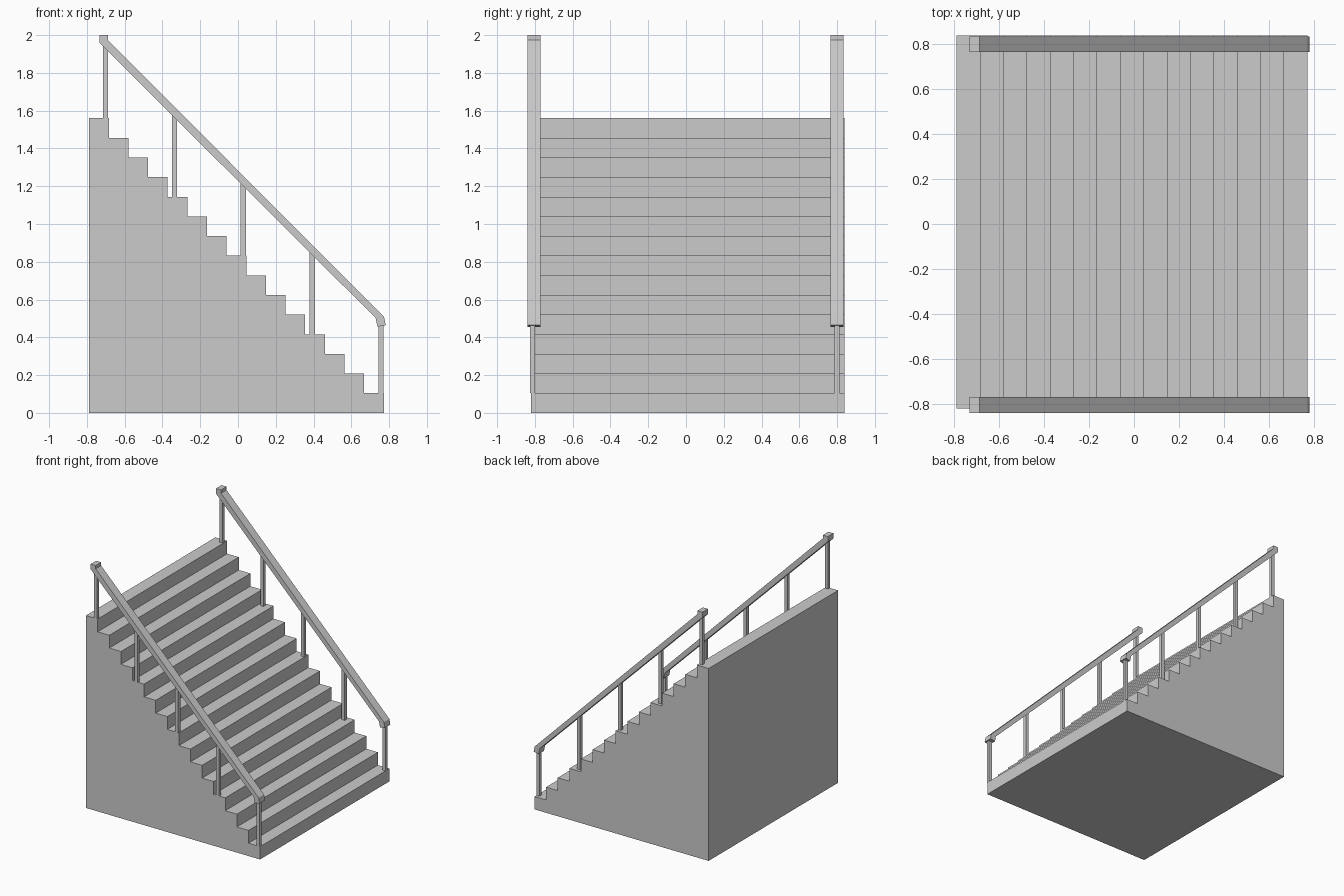
import bpy

if "Cube" in bpy.data.objects:
    bpy.data.objects.remove(bpy.data.objects["Cube"])


def extrude_profile(name, pts, y0, y1):
    """Extrude an (x, z) outline from y0 to y1."""
    n = len(pts)
    verts = [(x, y, z) for y in (y0, y1) for x, z in pts]
    faces = [tuple(range(n)), tuple(range(2 * n - 1, n - 1, -1))]
    faces += [(i, i + n, (i + 1) % n + n, (i + 1) % n) for i in range(n)]
    mesh = bpy.data.meshes.new(name)
    mesh.from_pydata(verts, [], faces)
    obj = bpy.data.objects.new(name, mesh)
    bpy.context.collection.objects.link(obj)
    return obj


STEPS, STEP = 15, 0.104
X_BACK, X_FRONT = -0.79, 0.772

# Solid staircase block
outline = [(X_BACK, 0), (X_FRONT, 0)]
for i in range(STEPS):
    x = X_FRONT - i * STEP
    outline += [(x, (i + 1) * STEP),
                (x - STEP if i < STEPS - 1 else X_BACK, (i + 1) * STEP)]
extrude_profile("stairs", outline, -0.82, 0.838)

# Handrail side profile with bent ends
rail = [(-0.733, 2.0), (-0.733, 1.958), (0.729, 0.502), (0.738, 0.456),
        (0.782, 0.464), (0.773, 0.508), (-0.688, 1.973), (-0.688, 2.0)]

# Post centres and the tread each one stands on
posts = [(-0.702, 1.56), (-0.337, 1.144), (0.028, 0.832),
         (0.393, 0.416), (0.758, 0.104)]

for side, rail_y, post_y in (("front", -0.805, -0.812), ("back", 0.8, 0.8)):
    extrude_profile(side + "_handrail", rail, rail_y - 0.035, rail_y + 0.035)
    for k, (x, z) in enumerate(posts):
        w = 0.0135
        top = 1.25 - x
        extrude_profile(f"{side}_post_{k + 1}",
                        [(x - w, z), (x + w, z), (x + w, top), (x - w, top)],
                        post_y - w, post_y + w)
